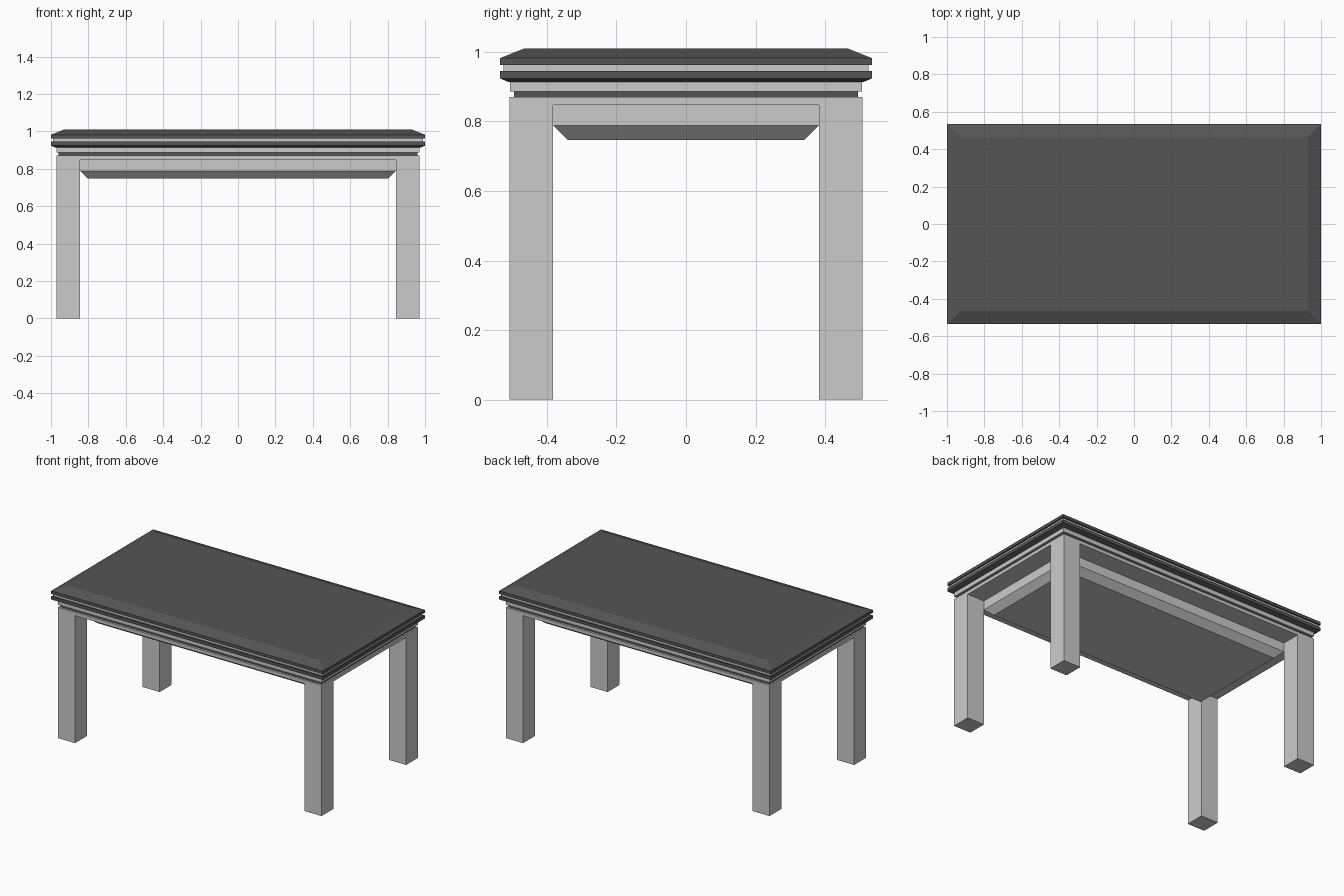
import bpy, bmesh

if "Cube" in bpy.data.objects:
    bpy.data.objects.remove(bpy.data.objects["Cube"])

HX, HY = 1.0, 0.535  # half size of the table top

dark = bpy.data.materials.new("dark_wood")
dark.diffuse_color = (0.09, 0.09, 0.09, 1)
dark.use_nodes = True
dark.node_tree.nodes["Principled BSDF"].inputs["Base Color"].default_value = dark.diffuse_color


def finish(bm, name, mat=None):
    bmesh.ops.recalc_face_normals(bm, faces=bm.faces)
    mesh = bpy.data.meshes.new(name)
    bm.to_mesh(mesh)
    bm.free()
    obj = bpy.data.objects.new(name, mesh)
    bpy.context.collection.objects.link(obj)
    if mat:
        mesh.materials.append(mat)
    return obj


def stack(rings):
    """Closed rectangular solid from (half x, half y, z) rings, bottom to top."""
    bm = bmesh.new()
    loops = [[bm.verts.new((sx * x, sy * y, z))
              for sx, sy in ((-1, -1), (1, -1), (1, 1), (-1, 1))] for x, y, z in rings]
    bm.faces.new(loops[0])
    bm.faces.new(loops[-1])
    for a, b in zip(loops, loops[1:]):
        for i in range(4):
            j = (i + 1) % 4
            bm.faces.new((a[i], a[j], b[j], b[i]))
    return bm


def moulding(name, profile, mat=None):
    """Profile points are (inset from the top's edge, z)."""
    return finish(stack([(HX - d, HY - d, z) for d, z in profile]), name, mat)


# Layered table top, from the top down
moulding("table_top", [(0, 0.962), (0, 0.982), (0.07, 1.01)], dark)
moulding("upper_band", [(0.01, 0.945), (0.01, 0.962)])
moulding("lower_moulding", [(0.025, 0.913), (0, 0.924), (0, 0.945)], dark)
moulding("lower_band", [(0.029, 0.886), (0.029, 0.913)])
moulding("shadow_gap", [(0.04, 0.87), (0.04, 0.886)], dark)

# Frame plate with four square legs extruded from its corners
fx, fy, leg = 0.97, 0.508, 0.126
bm = stack([(fx, fy, 0.848), (fx, fy, 0.87)])
for axis, half in ((0, fx), (1, fy)):
    for s in (-1, 1):
        co, no = [0, 0, 0], [0, 0, 0]
        co[axis], no[axis] = s * (half - leg), 1
        bmesh.ops.bisect_plane(bm, geom=bm.verts[:] + bm.edges[:] + bm.faces[:],
                               plane_co=co, plane_no=no)
bm.normal_update()
corners = []
for f in bm.faces:
    c = f.calc_center_median()
    if abs(c.z - 0.848) < 1e-4 and abs(c.x) > fx - leg and abs(c.y) > fy - leg:
        corners.append(f)
for f in bmesh.ops.extrude_discrete_faces(bm, faces=corners)["faces"]:
    for v in f.verts:
        v.co.z = 0
finish(bm, "frame_and_legs")

# Recessed panel between the legs, chamfered at the bottom
px, py = fx - leg, fy - leg
finish(stack([(px - 0.042, py - 0.042, 0.747), (px, py, 0.788), (px, py, 0.848)]),
       "under_panel")
